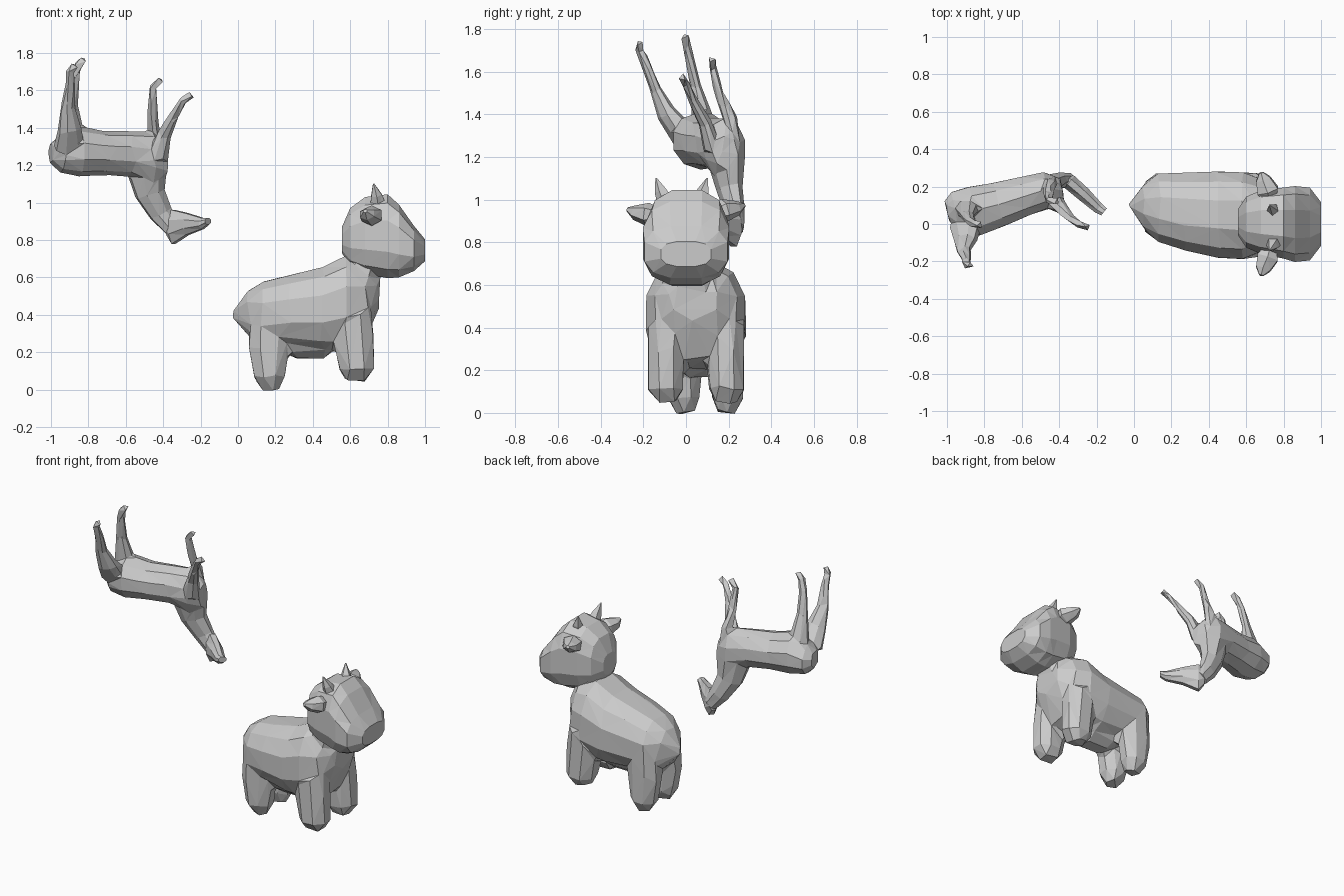
import bpy, bmesh, math
from mathutils import Vector


def loft(bm, rings, side=(0, 1, 0), axis=None, n=8, power=1.0):
    """Skin rings (x, y, z, half width, half height) along a path."""
    cs = [Vector(r[:3]) for r in rings]
    loops = []
    for i, r in enumerate(rings):
        t = Vector(axis) if axis else cs[min(i + 1, len(cs) - 1)] - cs[max(i - 1, 0)]
        t.normalize()
        s = Vector(side)
        s = (s - t * s.dot(t)).normalized()
        u = t.cross(s)
        loop = []
        for k in range(n):
            a = 2 * math.pi * (k + 0.5) / n
            c, d = math.cos(a), math.sin(a)
            c = math.copysign(abs(c) ** power, c)
            d = math.copysign(abs(d) ** power, d)
            loop.append(bm.verts.new(cs[i] + s * r[3] * c + u * r[4] * d))
        loops.append(loop)
    for a, b in zip(loops, loops[1:]):
        for k in range(n):
            bm.faces.new((a[k], a[(k + 1) % n], b[(k + 1) % n], b[k]))
    bm.faces.new(loops[0])
    bm.faces.new(loops[-1])


def finish(bm, name, voxel=None, faces=0):
    """Make the object; optionally fuse its shells into one faceted skin."""
    bmesh.ops.recalc_face_normals(bm, faces=bm.faces)
    if not voxel:
        bmesh.ops.triangulate(bm, faces=bm.faces)
    me = bpy.data.meshes.new(name)
    bm.to_mesh(me)
    bm.free()
    ob = bpy.data.objects.new(name, me)
    bpy.context.collection.objects.link(ob)
    if voxel:
        rm = ob.modifiers.new("fuse", 'REMESH')
        rm.mode = 'VOXEL'
        rm.voxel_size = voxel
        dg = bpy.context.evaluated_depsgraph_get()
        count = len(ob.evaluated_get(dg).data.polygons) * 2
        dec = ob.modifiers.new("facets", 'DECIMATE')
        dec.ratio = min(1.0, faces / max(count, 1))
    return ob


# ---------- Calf: body, neck, belly and legs fused ----------
bm = bmesh.new()
loft(bm, [(-.02, .10, .40, .02, .03), (.05, .095, .41, .12, .12),
          (.13, .088, .41, .19, .17), (.28, .065, .42, .215, .20),
          (.45, .05, .43, .238, .23), (.58, .045, .465, .24, .26),
          (.68, .045, .48, .20, .22), (.755, .04, .53, .11, .09)],
     axis=(1, 0, 0), n=12, power=.85)
loft(bm, [(.60, .04, .50, .16, .13), (.665, .02, .63, .14, .115),
          (.69, .01, .74, .12, .10)], n=8)
loft(bm, [(.24, .065, .24, .05, .03), (.31, .06, .23, .11, .07),
          (.46, .055, .23, .11, .07), (.53, .05, .25, .05, .03)], axis=(1, 0, 0))
for y, out in ((-.095, -1), (.19, 1)):
    loft(bm, [(.61, y, .42, .09, .11), (.625, y, .22, .092, .112),
              (.635, y, .11, .09, .10), (.63, y - out * .01, .05, .055, .06)])
for y, out in ((-.01, -1), (.195, 1)):
    loft(bm, [(.165, y, .40, .08, .11), (.165, y, .22, .085, .115),
              (.17, y, .07, .08, .09), (.175, y - out * .01, 0, .045, .05)])
finish(bm, "calf_body", .02, 360)

# ---------- Calf head ----------
bm = bmesh.new()
loft(bm, [(.555, .01, .80, .07, .07), (.60, .01, .815, .14, .16),
          (.68, .01, .825, .175, .21), (.80, .005, .82, .195, .23),
          (.86, 0, .795, .208, .20), (.94, 0, .755, .20, .125),
          (1.0, 0, .745, .12, .06)], axis=(1, 0, 0), n=12, power=.75)
finish(bm, "calf_head")

# ---------- Calf ears and horns ----------
for label, m, dz in (("left", -1, 0), ("right", 1, .02)):
    bm = bmesh.new()
    loft(bm, [(.73, m * .12, .925, .035, .035), (.715, m * .18, .93 + dz, .065, .055),
              (.69, m * .24, .94 + dz, .045, .035), (.68, m * .275, .955 + dz, .012, .01)],
         side=(1, 0, 0), n=6)
    finish(bm, label + "_ear")
    bm = bmesh.new()
    loft(bm, [(.75, -.015 + m * .075, .98, .045, .05),
              (.74, -.018 + m * .10, 1.04, .03, .03),
              (.725, -.02 + m * .12, 1.10, .004, .004)], n=5)
    finish(bm, label + "_horn")

# ---------- Upturned deer: body, neck and legs fused ----------
bm = bmesh.new()
side = (-.24, .97, 0)
loft(bm, [(-1.0, .065, 1.265, .06, .055), (-.95, .06, 1.26, .12, .10),
          (-.85, .07, 1.275, .14, .135), (-.72, .105, 1.265, .125, .118),
          (-.58, .15, 1.26, .11, .122), (-.46, .185, 1.235, .10, .145),
          (-.385, .19, 1.22, .06, .08)], side=side, axis=(.97, .24, 0), n=10)
loft(bm, [(-.49, .185, 1.20, .085, .12), (-.47, .205, 1.05, .06, .085),
          (-.41, .23, .94, .045, .066), (-.35, .235, .86, .04, .05)], side=side)
# hind legs
loft(bm, [(-.90, -.01, 1.30, .06, .09), (-.90, -.09, 1.40, .045, .065),
          (-.91, -.14, 1.51, .026, .04), (-.895, -.19, 1.64, .022, .027),
          (-.90, -.215, 1.70, .022, .024), (-.87, -.22, 1.735, .02, .02)], side=side)
loft(bm, [(-.88, .11, 1.30, .06, .09), (-.89, .07, 1.41, .045, .06),
          (-.89, .045, 1.53, .026, .036), (-.875, .015, 1.67, .021, .025),
          (-.855, .0, 1.735, .021, .023), (-.82, -.005, 1.765, .02, .02)], side=side)
# front legs
loft(bm, [(-.46, .22, 1.26, .04, .06), (-.45, .21, 1.38, .032, .035),
          (-.46, .155, 1.50, .022, .025), (-.455, .125, 1.62, .019, .02),
          (-.41, .12, 1.66, .02, .02)], side=side)
loft(bm, [(-.43, .12, 1.24, .04, .06), (-.395, .09, 1.36, .032, .04),
          (-.34, .03, 1.47, .022, .025), (-.29, -.005, 1.55, .019, .02),
          (-.245, -.018, 1.575, .02, .02)], side=side)
finish(bm, "deer_body", .011, 420)

# ---------- Deer head, crown pointing down ----------
bm = bmesh.new()
loft(bm, [(-.375, .245, .88, .03, .06), (-.345, .225, .87, .045, .098),
          (-.27, .16, .885, .042, .062), (-.19, .085, .888, .032, .032),
          (-.16, .065, .90, .026, .02)], side=(.63, .77, 0),
     axis=(.77, -.63, 0), n=8)
finish(bm, "deer_head")
